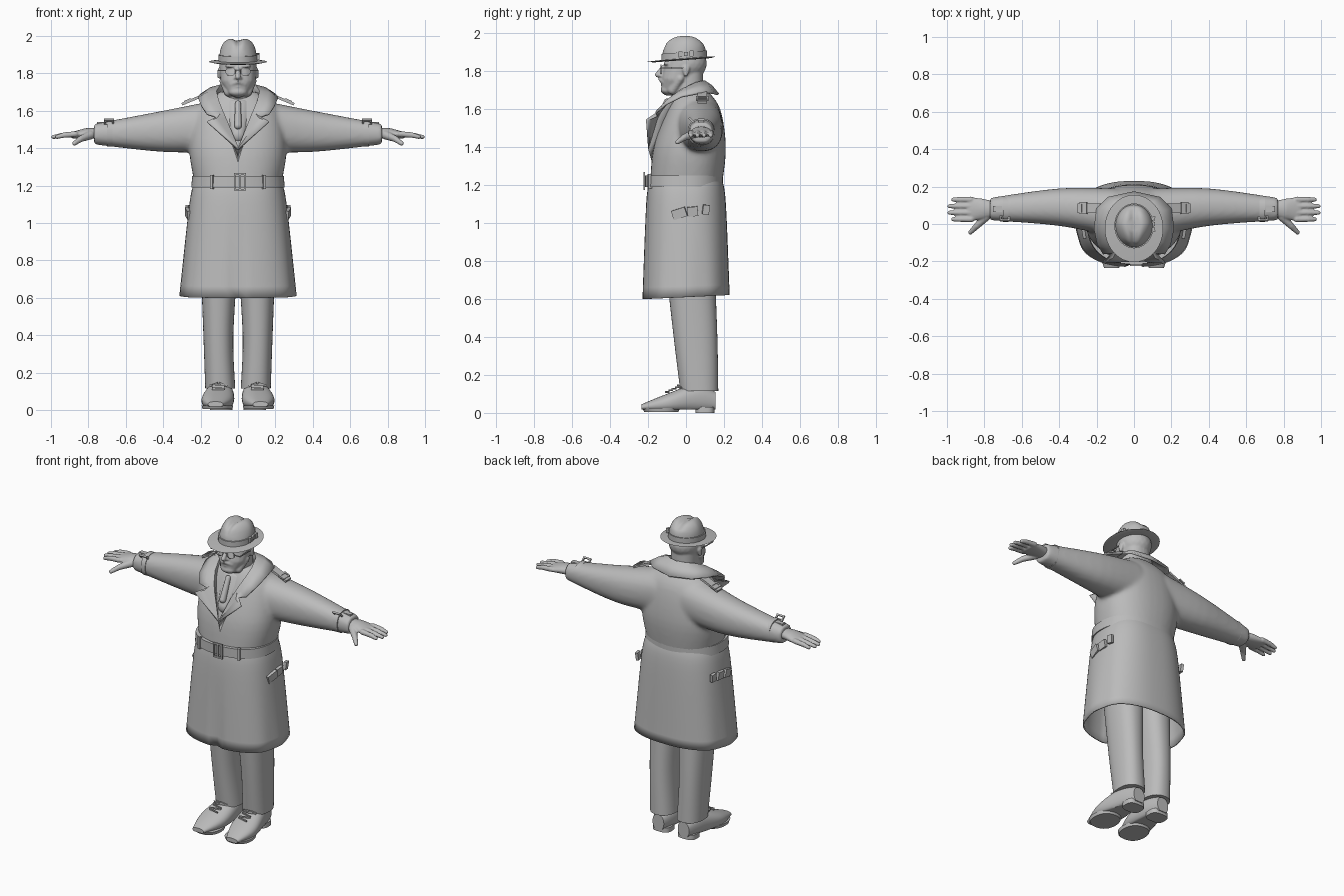
import bpy, bmesh
from math import sin, cos, pi, exp, sqrt, copysign
from mathutils import Vector, Matrix, Euler

default_cube = bpy.data.objects.get("Cube")
if default_cube:
    bpy.data.objects.remove(default_cube, do_unlink=True)

SIDES = (1, -1)
SHADE = (.5, .5, .5, 1)
grey = bpy.data.materials.new("plain grey")
grey.use_nodes = True
grey.diffuse_color = SHADE
grey.node_tree.nodes["Principled BSDF"].inputs["Base Color"].default_value = SHADE


def finish(bm, name, fuse=0, soften=0, thickness=0):
    """Turn a bmesh into a shaded object, optionally fused, softened or thickened."""
    bmesh.ops.recalc_face_normals(bm, faces=bm.faces)
    mesh = bpy.data.meshes.new(name)
    bm.to_mesh(mesh)
    bm.free()
    mesh.materials.append(grey)
    part = bpy.data.objects.new(name, mesh)
    bpy.context.collection.objects.link(part)
    bpy.ops.object.select_all(action='DESELECT')
    part.select_set(True)
    bpy.context.view_layer.objects.active = part
    bpy.ops.object.shade_smooth_by_angle(angle=pi / 4)
    if fuse:
        modifier = part.modifiers.new("fuse", 'REMESH')
        modifier.mode = 'VOXEL'
        modifier.voxel_size = fuse
        modifier.use_smooth_shade = True
    if soften:
        part.modifiers.new("soften", 'SMOOTH').iterations = soften
    if thickness:
        part.modifiers.new("thickness", 'SOLIDIFY').thickness = thickness


def eased(keys, steps=5):
    """Catmull-Rom rings running smoothly through a few key rings."""
    keys = [Vector(key) for key in keys]
    padded = [keys[0], *keys, keys[-1]]
    rings = []
    for before, start, end, after in zip(padded, padded[1:], padded[2:], padded[3:]):
        for step in range(steps):
            t = step / steps
            leave, arrive = (end - before) / 2, (after - start) / 2
            rings.append(start + leave * t + (end * 3 - start * 3 - leave * 2 - arrive) * t ** 2
                         + (start * 2 - end * 2 + leave + arrive) * t ** 3)
    return rings + [keys[-1]]


def loft(bm, rings, axis='z', side=1, power=2.3, count=40, caps=True):
    """Skin superellipse rings, each given as position, two centres, two radii."""
    loops = []
    for place, mid_a, mid_b, radius_a, radius_b in rings:
        loop = []
        for i in range(count):
            c, s = cos(2 * pi * i / count), sin(2 * pi * i / count)
            a = mid_a + radius_a * copysign(abs(c) ** (2 / power), c)
            b = mid_b + radius_b * copysign(abs(s) ** (2 / power), s)
            x, y, z = {'z': (a, b, place), 'x': (place, a, b), 'y': (a, place, b)}[axis]
            loop.append(bm.verts.new((x * side, y, z)))
        loops.append(loop)
    for low, high in zip(loops, loops[1:]):
        for i in range(count):
            j = (i + 1) % count
            bm.faces.new((low[i], low[j], high[j], high[i]))
    if caps:
        bm.faces.new(loops[0])
        bm.faces.new(loops[-1])


def band(bm, low, high, **options):
    """Raised strap between two rings, with edges turned inward."""
    thin = lambda ring: (*ring[:3], ring[3] * .9, ring[4] * .9)
    loft(bm, [thin(low), low, high, thin(high)], caps=False, **options)


def blob(bm, *balls, side=1, origin=(0, 0, 0)):
    """Convex hull around ellipsoids given as (centre, radius or radii)."""
    hull, source = bmesh.new(), bmesh.new()
    for centre, radius in balls:
        radii = radius if isinstance(radius, tuple) else (radius,) * 3
        matrix = Matrix.Translation(Vector(centre) + Vector(origin)) @ Matrix.Diagonal((*radii, 1))
        bmesh.ops.create_icosphere(source, subdivisions=3, radius=1, matrix=matrix)
    for vert in source.verts:
        hull.verts.new((vert.co.x * side, vert.co.y, vert.co.z))
    source.free()
    bmesh.ops.convex_hull(hull, input=hull.verts)
    bmesh.ops.delete(hull, geom=[v for v in hull.verts if not v.link_faces], context='VERTS')
    mesh = bpy.data.meshes.new("hull")
    hull.to_mesh(mesh)
    hull.free()
    bm.from_mesh(mesh)
    bpy.data.meshes.remove(mesh)


def box(bm, centre, size, turn=(0, 0, 0)):
    matrix = Matrix.Translation(centre) @ Euler(turn).to_matrix().to_4x4() @ Matrix.Diagonal((*size, 1))
    bmesh.ops.create_cube(bm, size=1, matrix=matrix)


def buckle(bm, centre, width, height, turn=(0, 0, 0), bar=.01):
    """Rectangular frame lying in its own upright plane."""
    rotation = Euler(turn).to_matrix()
    for s in SIDES:
        across, along = Vector((s * width / 2, 0, 0)), Vector((0, 0, s * height / 2))
        box(bm, Vector(centre) + rotation @ across, (bar, bar, height + bar), turn)
        box(bm, Vector(centre) + rotation @ along, (width, bar, bar), turn)


# Coat torso and sleeves fused into one cloth body
bm = bmesh.new()
loft(bm, eased([(1.2, 0, 0, .23, .19), (1.4, 0, .02, .26, .19), (1.6, 0, .04, .22, .14), (1.7, 0, .03, .11, .08)]))
for side in SIDES:
    loft(bm, eased([(.1, .06, 1.52, .13, .14), (.4, .09, 1.49, .1, .11), (.77, .08, 1.475, .06, .055)]),
         axis='x', side=side)
finish(bm, "coat_body", fuse=.012, soften=6)

# Coat skirt, open at the hem, with gentle folds and a front slit
bm = bmesh.new()
loft(bm, eased([(1.23, 0, 0, .23, .19), (1.1, 0, 0, .26, .21), (.61, 0, 0, .31, .23)], steps=6),
     power=2.5, count=64, caps=False)
for vert in bm.verts:
    x, y, z = vert.co
    low = max(0, 2.2 - z * 2)
    vert.co.x += x * low * cos(y * 40) / 80
    if y < 0:
        vert.co.y += low * exp(-(x * 50) ** 2) / 50
    vert.co.z += low ** 4 * y / 20
finish(bm, "coat_skirt", thickness=.008)

# Belt, buckle and belt loops
bm = bmesh.new()
band(bm, (1.19, 0, -.01, .25, .205), (1.25, 0, -.01, .245, .205), count=64)
buckle(bm, (.01, -.22, 1.22), width=.055, height=.085)
box(bm, (.01, -.22, 1.22), (.01, .01, .08))
for side in SIDES:
    box(bm, (side * .14, -.19, 1.22), (.016, .02, .075), turn=(0, 0, side * .3))
finish(bm, "belt")

# Folded collar and lapels, swept from the back of the neck (0) to the front (1)
bm = bmesh.new()
widths = [(0, .15), (.15, .13), (.3, .12), (.5, .1), (.65, .1), (.75, .1), (.78, .05), (.82, .14), (1, 0)]
sweep = [(-1, *pair) for pair in reversed(widths)] + [(1, *pair) for pair in widths[1:]]
columns = []
for side, turn, width in sweep:
    outward, back = sin(pi * turn), cos(pi * turn)
    fold = Vector((side * .115 * outward, (back - turn ** 2) / 10, 1.75 - .35 * turn ** 3))
    spread = Vector((side * sqrt(max(outward, 0)), back / 2, 0)) * width
    outer = fold + spread - Vector((0, 0, .07 * (1 - turn)))
    middle = (fold + outer) / 2 + Vector((0, 0, .01))
    inner = Vector((fold.x * .85, fold.y * .85, fold.z - .07))
    columns.append([bm.verts.new(point) for point in (inner, fold, middle, outer)])
for left, right in zip(columns, columns[1:]):
    for i in range(3):
        bm.faces.new((left[i], left[i + 1], right[i + 1], right[i]))
bmesh.ops.remove_doubles(bm, verts=bm.verts, dist=.001)
finish(bm, "collar", thickness=.012)

# Shirt front and tie inside the collar
bm = bmesh.new()
blob(bm, ((0, -.03, 1.64), (.08, .06, .03)), ((0, -.14, 1.47), (.04, .03, .04)))
blob(bm, ((0, -.1, 1.64), .015), ((0, -.155, 1.52), .02))
finish(bm, "shirt_and_tie")

# Shoulder straps, cuff straps and pocket flaps
bm = bmesh.new()
for side in SIDES:
    slope = (0, side * .4, 0)
    box(bm, (side * .24, .085, 1.66), (.13, .05, .014), turn=slope)
    buckle(bm, (side * .27, .085, 1.655), width=.03, height=.055, turn=(pi / 2, side * .4, 0))
    band(bm, (.67, .08, 1.48, .07, .07), (.7, .08, 1.48, .07, .07), axis='x', side=side)
    buckle(bm, (side * .69, .03, 1.54), width=.045, height=.03, turn=(pi / 4, 0, 0))
    box(bm, (side * .73, .08, 1.535), (.05, .03, .012))
    for step in range(3):
        box(bm, (side * .268, step * .07 - .035, 1.05 + step * .01), (.018, .075 - step * .02, .05),
            turn=(.3 - step * .2, side * .1, side * (step - 1) * .15))
finish(bm, "straps_and_pockets")

# Hands: palm, four bent fingers and a thumb
bm = bmesh.new()
for side in SIDES:
    blob(bm, ((.74, .08, 1.48), (.03, .04, .03)), ((.81, .08, 1.48), (.03, .055, .027)),
         ((.88, .08, 1.47), (.02, .065, .018)), side=side)
    for finger in (-1.5, -.5, .5, 1.5):
        root, reach = .078 + finger * .035, .99 - finger ** 2 / 100
        knuckle = ((.93, root, 1.47), .0145)
        blob(bm, ((.87, root, 1.475), .016), knuckle, side=side)
        blob(bm, knuckle, ((reach, root, 1.46), .011), side=side)
    joint = ((.84, -.01, 1.45), .017)
    blob(bm, ((.79, .04, 1.47), .024), joint, side=side)
    blob(bm, joint, ((.875, -.045, 1.425), .012), side=side)
finish(bm, "hands", fuse=.005, soften=3)

# Head, placed from eye level: skull, neck, nose, brows, ears, moustache and beard
bm = bmesh.new()
EYES = (0, 0, 1.8)
blob(bm, ((0, 0, .04), (.1, .11, .09)), ((0, -.05, -.04), (.09, .08, .05)), ((0, -.09, -.1), (.05, .04, .03)),
     origin=EYES)
loft(bm, [(1.6, 0, .01, .08, .08), (1.8, 0, .01, .08, .08)])
blob(bm, ((0, -.12, .02), .012), ((0, -.15, -.02), .014), origin=EYES)
blob(bm, ((0, -.13, -.025), (.024, .014, .01)), origin=EYES)
for side in SIDES:
    blob(bm, ((.035, -.1, .04), (.035, .018, .012)), side=side, origin=EYES)
    blob(bm, ((.1, 0, .01), (.01, .02, .02)), ((.1, 0, -.02), .01), side=side, origin=EYES)
    blob(bm, ((0, -.135, -.045), .01), ((.035, -.115, -.06), .01), side=side, origin=EYES)
    blob(bm, ((.08, -.03, -.04), .02), ((.05, -.07, -.1), .025), side=side, origin=EYES)
blob(bm, ((0, -.12, -.07), (.025, .013, .01)), origin=EYES)
blob(bm, ((0, -.1, -.1), (.05, .034, .025)), ((0, -.1, -.11), .02), origin=EYES)
finish(bm, "head", fuse=.006, soften=3)

# Round spectacles
bm = bmesh.new()
for side in SIDES:
    band(bm, (-.135, .04, 1.81, .027, .025), (-.13, .04, 1.81, .027, .025), axis='y', side=side, power=2)
    box(bm, (side * .085, -.13, 1.815), (.04, .005, .005))
    box(bm, (side * .104, -.065, 1.815), (.005, .13, .006))
box(bm, (0, -.135, 1.815), (.03, .005, .005))
finish(bm, "spectacles")

# Hat: domed crown with a crease and front pinch, then brim, band and bow
bm = bmesh.new()
dome = []
for step in range(12):
    angle = step * pi / 24
    shrink = cos(angle) ** .7
    dome.append((1.86 + .13 * sin(angle) ** .7, 0, -.01, .1 * shrink, .115 * shrink))
loft(bm, dome, power=2, count=48)
for vert in bm.verts:
    high = min(1, max(0, vert.co.z * 14 - 26.6))
    front = min(1, max(0, vert.co.y * -10))
    vert.co.z -= high * exp(-(vert.co.x * 40) ** 2) / 50
    vert.co.x *= 1 - .28 * high * front
band(bm, (1.865, 0, -.01, .105, .12), (1.9, 0, -.01, .105, .12), power=2, count=48)
for layer in (0, .008):
    loft(bm, [(1.86 + layer, 0, -.01, .09, .1), (1.858 + layer, 0, -.02, .13, .15), (1.864, 0, -.024, .156, .18)],
         power=2, count=48, caps=False)
for knot in (-1, 0, 1):
    box(bm, (.105, knot * .03, 1.89), (.016, .02, .03 - .01 * (knot == 0)), turn=(0, 0, -knot / 10))
for vert in bm.verts:
    vert.co.z += vert.co.y * (.075 if vert.co.z < 1.94 else .02)
finish(bm, "hat")

# Trouser legs
bm = bmesh.new()
for side in SIDES:
    loft(bm, eased([(.8, .1, .02, .1, .13), (.4, .105, .05, .08, .115), (.115, .095, .07, .08, .1)]), side=side)
finish(bm, "trousers")

# Shoes with flat soles, heels and crossed laces
bm = bmesh.new()
for side in SIDES:
    first = len(bm.verts)
    loft(bm, eased([(.155, .09, .06, .04, .05), (.05, .095, .075, .07, .075), (-.1, .11, .05, .085, .05),
                    (-.235, .12, .03, .04, .015)]), axis='y', side=side)
    for vert in list(bm.verts)[first:]:
        vert.co.z = max(vert.co.z, .018)
    loft(bm, [(0, .09, .1, .06, .05), (.03, .09, .1, .06, .05)], side=side, power=3)
    loft(bm, [(.005, .11, -.13, .08, .09), (.025, .11, -.13, .085, .1)], side=side)
    for lace in range(4):
        box(bm, (side * .104, -.045 - lace * .018, .134 - lace * .008), (.07, .007, .008),
            turn=(0, 0, .25 * (-1) ** lace))
    for loop in SIDES:
        box(bm, (side * .104 + loop * .025, -.035, .137), (.045, .01, .01), turn=(0, loop * .3, loop * .4))
finish(bm, "shoes")
